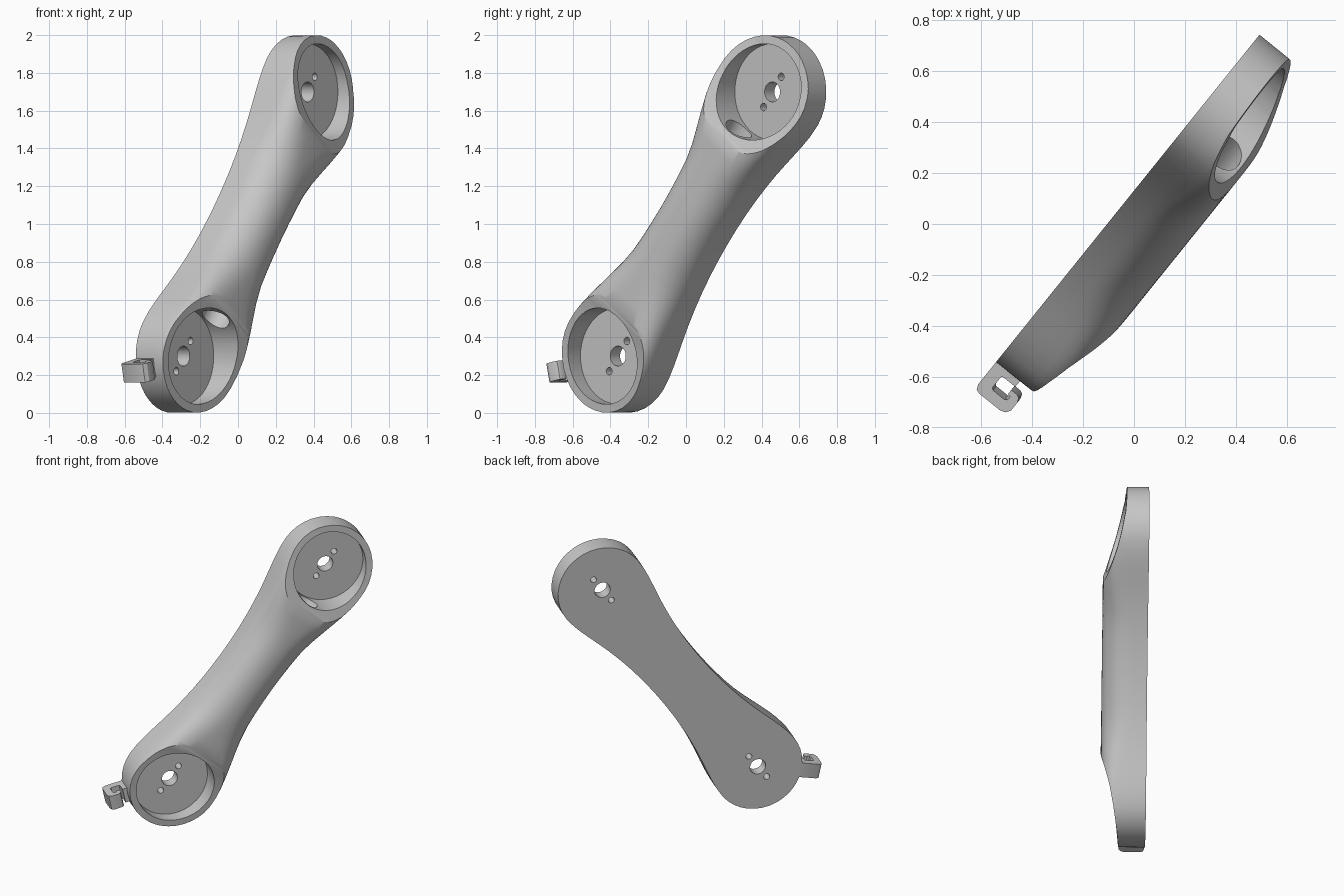
import bpy, bmesh, math
from mathutils import Matrix, Vector

if "Cube" in bpy.data.objects:
    bpy.data.objects.remove(bpy.data.objects["Cube"])

grey = bpy.data.materials.new("plain_grey")
grey.use_nodes = True
grey.diffuse_color = (0.57, 0.57, 0.57, 1)
grey.node_tree.nodes["Principled BSDF"].inputs["Base Color"].default_value = grey.diffuse_color

# Arm frame: X along the arm, Y across it, Z out of the flat back
u = Vector((0.627, 0.779, 0))
n = Vector((0.779, -0.627, 0))
up = Vector((0, 0, 1))
axis, across = 0.6 * u + 0.8 * up, -0.8 * u + 0.6 * up
FRAME = Matrix((axis, across, n)).transposed().to_4x4()
FRAME.translation = 0.063 * u - 0.082 * n + up

HALF = 0.874      # arm middle to each end centre
R = 0.30          # end radius
POCKET = 0.255    # pocket radius
FLOOR = 0.083     # pocket floor depth
TOP = 0.292       # arm thickness


def finish(bm, name, local=Matrix()):
    bmesh.ops.transform(bm, matrix=FRAME @ local, verts=bm.verts)
    bmesh.ops.recalc_face_normals(bm, faces=bm.faces)
    mesh = bpy.data.meshes.new(name)
    bm.to_mesh(mesh)
    bm.free()
    mesh.materials.append(grey)
    obj = bpy.data.objects.new(name, mesh)
    bpy.context.collection.objects.link(obj)
    return obj


def prism(name, points, half, local=Matrix()):
    """Profile in the X-Z plane, extruded both ways along Y."""
    bm = bmesh.new()
    face = bm.faces.new([bm.verts.new((x, -half, z)) for x, z in points])
    ext = bmesh.ops.extrude_face_region(bm, geom=[face])
    moved = [v for v in ext["geom"] if isinstance(v, bmesh.types.BMVert)]
    bmesh.ops.translate(bm, verts=moved, vec=(0, 2 * half, 0))
    return finish(bm, name, local)


def cylinder(name, radius, length, local, sides=32):
    bm = bmesh.new()
    bmesh.ops.create_cone(bm, cap_ends=True, segments=sides, radius1=radius,
                          radius2=radius, depth=length)
    return finish(bm, name, local)


def cut(target, cutter):
    cutter.hide_render = True
    mod = target.modifiers.new("cut", "BOOLEAN")
    mod.operation, mod.solver, mod.object = "DIFFERENCE", "EXACT", cutter
    bpy.context.view_layer.objects.active = target
    bpy.ops.object.modifier_apply(modifier=mod.name)
    bpy.data.objects.remove(cutter)


def section(x, w):
    """Straight sides with a rounded top that squares up towards the ends."""
    base = 0.10
    k = min(max((abs(x) - 0.3) / 0.45, 0), 1)
    power = 2.15 + 2.3 * k * k * (3 - 2 * k)
    pts = [(x, -w, 0)]
    for i in range(29):
        a = math.pi * (1 - i / 28)
        c, s = math.cos(a), max(math.sin(a), 0)
        pts.append((x, w * math.copysign(abs(c) ** (2 / power), c),
                    base + (TOP - base) * s ** (2 / power)))
    return pts + [(x, w, 0)]


# Arm body: waisted loft with round ends
waist = [(0.1, 0.189), (0.2, 0.194), (0.3, 0.203), (0.4, 0.216), (0.5, 0.233),
         (0.58, 0.25), (0.66, 0.268), (0.73, 0.283), (0.8, 0.295)]
cap = [(HALF + R * math.cos(a), R * math.sin(a))
       for a in map(math.radians, (90, 80, 70, 60, 50, 40, 30, 20, 12, 5))]
one_side = waist + cap
stations = [(-x, w) for x, w in reversed(one_side)] + [(0, 0.187)] + one_side
bm = bmesh.new()
rings = [[bm.verts.new(p) for p in section(x, w)] for x, w in stations]
for a, b in zip(rings, rings[1:]):
    for i in range(len(a)):
        j = (i + 1) % len(a)
        bm.faces.new((a[i], a[j], b[j], b[i]))
bm.faces.new(rings[0])
bm.faces.new(rings[-1])
arm = finish(bm, "arm_body")

# Sloped ends, pockets and bolt holes
slopes = {
    -1: [(-0.32, 0.3), (-0.27, 0.278), (-0.2, 0.255), (-0.13, 0.236), (0, 0.211),
         (0.18, 0.184), (0.34, 0.168)],
    1: [(-0.325, 0.3), (-0.27, 0.275), (-0.21, 0.253), (-0.15, 0.233), (-0.06, 0.205),
        (0.05, 0.178), (0.18, 0.152), (0.34, 0.138)],
}
for side, slope in slopes.items():
    profile = [(side * (HALF + q), d) for q, d in slope]
    profile += [(side * (HALF + 0.34), 0.5), (side * (HALF - 0.32), 0.5)]
    cut(arm, prism("slope_cutter", profile, 0.5))
for side in (-1, 1):
    centre = side * HALF
    cut(arm, cylinder("pocket_cutter", POCKET, 0.5,
                      Matrix.Translation((centre, 0, FLOOR + 0.25)), 48))
    for offset, radius in ((0, 0.053), (-0.1, 0.02), (0.1, 0.02)):
        cut(arm, cylinder("hole_cutter", radius, 0.4,
                          Matrix.Translation((centre + offset, 0, 0)), 24))

# Cable tunnel between the pockets
cut(arm, cylinder("tunnel_cutter", 0.077, 2 * (HALF - 0.15),
                  Matrix.Translation((0, 0, 0.18)) @ Matrix.Rotation(math.pi / 2, 4, "Y")))

# Cable clip on the lower end
hook = [(0.28, 0), (0.41, 0), (0.43, 0.008), (0.437, 0.025), (0.437, 0.13), (0.43, 0.152),
        (0.41, 0.165), (0.37, 0.165), (0.352, 0.158), (0.345, 0.145), (0.345, 0.115),
        (0.365, 0.115), (0.37, 0.128), (0.385, 0.128), (0.392, 0.118), (0.392, 0.06),
        (0.385, 0.052), (0.33, 0.052), (0.325, 0.06), (0.325, 0.12), (0.28, 0.12)]
clip = prism("cable_clip", hook, 0.05, Matrix.Translation((-HALF, 0, 0))
             @ Matrix.Rotation(math.radians(139), 4, "Z"))

# Smooth shading with sharp edges kept
for obj in (arm, clip):
    bpy.ops.object.select_all(action="DESELECT")
    obj.select_set(True)
    bpy.context.view_layer.objects.active = obj
    bpy.ops.object.shade_smooth_by_angle(angle=math.radians(30))
